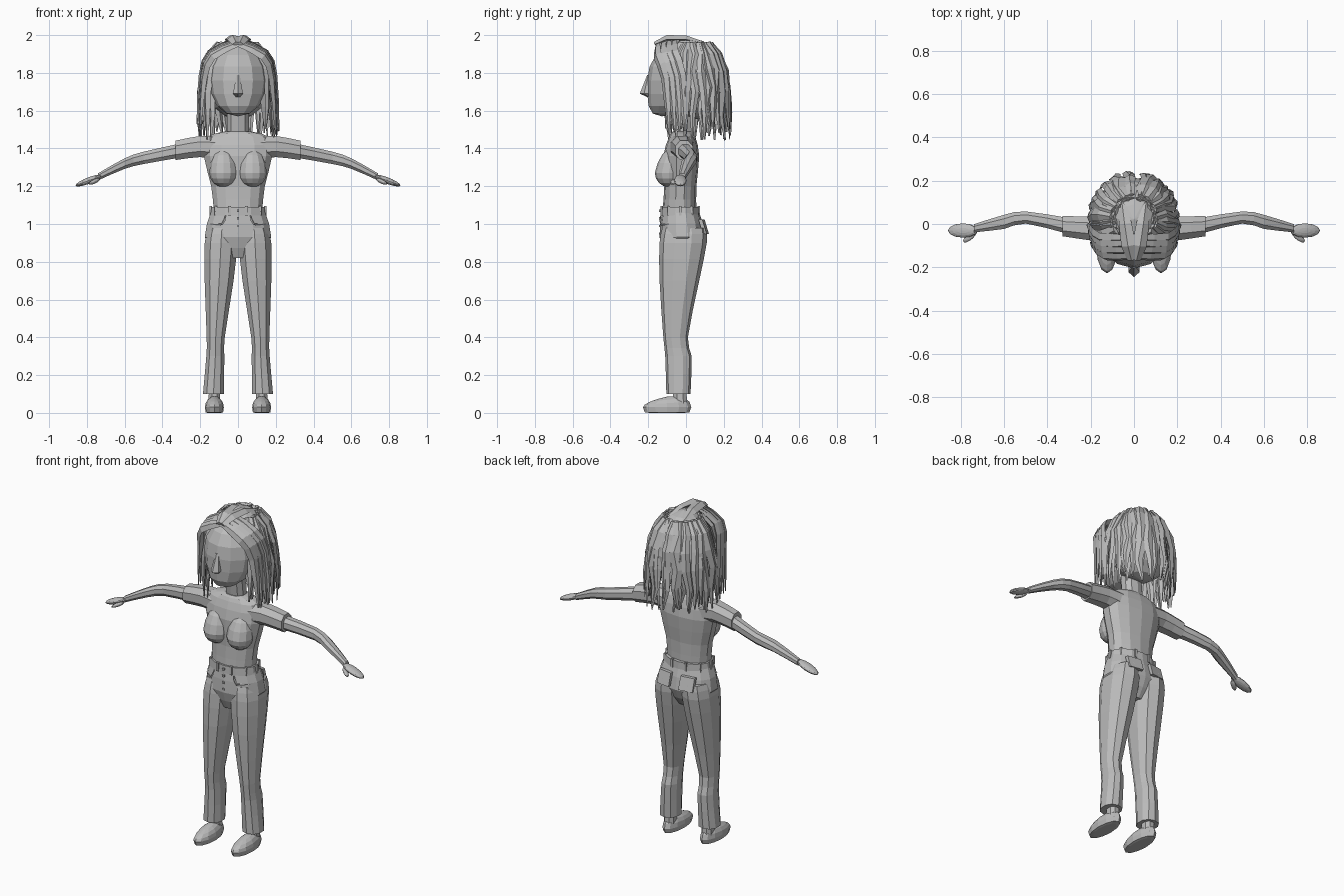
import bpy, bmesh, math, random
from mathutils import Vector

if "Cube" in bpy.data.objects:
    bpy.data.objects.remove(bpy.data.objects["Cube"])
random.seed(4)

grey = bpy.data.materials.new("plain grey")
grey.use_nodes = True
shade = (0.5, 0.5, 0.5, 1)
grey.diffuse_color = shade
grey.node_tree.nodes["Principled BSDF"].inputs["Base Color"].default_value = shade


def finish(name, bm, mirror=False):
    """Turn a bmesh into a flat shaded object, optionally mirrored left to right."""
    bmesh.ops.recalc_face_normals(bm, faces=bm.faces)
    mesh = bpy.data.meshes.new(name)
    bm.to_mesh(mesh)
    bm.free()
    mesh.materials.append(grey)
    obj = bpy.data.objects.new(name, mesh)
    bpy.context.collection.objects.link(obj)
    if mirror:
        modifier = obj.modifiers.new("Mirror", "MIRROR")
        modifier.use_mirror_merge = False


def smooth(keys, steps):
    """Pass a flowing curve through the keys, whatever their dimension."""
    keys = [Vector(key) for key in keys]
    padded = [keys[0] * 2 - keys[1]] + keys + [keys[-1] * 2 - keys[-2]]
    result = []
    for before, start, end, after in zip(padded, padded[1:], padded[2:], padded[3:]):
        leave, arrive = (end - before) / 2, (after - start) / 2
        for step in range(steps):
            t = step / steps
            ease = t * t * (3 - 2 * t)
            result.append(start * (1 - ease) + end * ease
                          + leave * (t * (1 - t) ** 2) - arrive * (t * t * (1 - t)))
    return result + [keys[-1]]


def skin(bm, rings):
    """Bridge successive rings of points and cap both ends."""
    rows = [[bm.verts.new(point) for point in ring] for ring in rings]
    count = len(rows[0])
    for low, high in zip(rows, rows[1:]):
        for i in range(count):
            j = (i + 1) % count
            bm.faces.new((low[i], low[j], high[j], high[i]))
    bm.faces.new(rows[0])
    bm.faces.new(rows[-1])


def loft(name, keys, sides=12, steps=2, sideways=False, mirror=False):
    """Each key is a centre x, y, z and two radii across the axis."""
    rings = []
    for x, y, z, a, b in smooth(keys, steps):
        ring = []
        for i in range(sides):
            turn = math.tau * (i + 0.5) / sides
            u, v = (math.copysign(abs(wave) ** 0.9, wave) * radius
                    for wave, radius in ((math.cos(turn), a), (math.sin(turn), b)))
            ring.append((x, y + u, z + v) if sideways else (x + u, y + v, z))
        rings.append(ring)
    bm = bmesh.new()
    skin(bm, rings)
    finish(name, bm, mirror)


def ball(name, centre, radii, reshape, mirror=False):
    """Low-poly ball whose unit coordinates are reshaped before scaling."""
    bm = bmesh.new()
    bmesh.ops.create_uvsphere(bm, u_segments=12, v_segments=8, radius=1)
    for vert in bm.verts:
        unit = reshape(*vert.co)
        vert.co = Vector(c + r * n for c, r, n in zip(centre, radii, unit))
    finish(name, bm, mirror)


def ribbon(bm, points, width):
    """Flattened tapering tube that faces away from the head's axis."""
    points = [Vector(point) for point in points]
    last = len(points) - 1
    rings = []
    for i, point in enumerate(points):
        along = (points[min(i + 1, last)] - points[max(i - 1, 0)]).normalized()
        out = Vector((point.x, point.y - 0.03, max(point.z - 1.8, 0.01)))
        side = along.cross(out).normalized()
        size = width * math.sin(math.pi * (0.15 + 0.83 * i / last)) ** 0.6
        across, up = side * size, side.cross(along) * size * 0.45
        rings.append([point + across, point + up, point - across, point - up])
    skin(bm, rings)


def box(bm, centre, size):
    for vert in bmesh.ops.create_cube(bm, size=1)["verts"]:
        vert.co = Vector(centre) + Vector(a * b for a, b in zip(vert.co, size))


# Shirt with bust
loft("shirt_body", [(0, -.035, 1.06, .13, .09), (0, -.03, 1.2, .145, .085),
                    (0, -.025, 1.36, .185, .095), (0, -.02, 1.46, .17, .07),
                    (0, -.02, 1.49, .07, .05)], sides=14)
ball("bust", (.077, -.09, 1.27), (.075, .075, .075),
     lambda x, y, z: (x, y + max(z, 0) * 0.3, z * (1.8 if z > 0 else 1)), mirror=True)

# Sleeves, arms and hands
loft("sleeve", [(.1, -.02, 1.4, .07, .065), (.2, -.02, 1.41, .06, .06),
                (.33, -.01, 1.39, .05, .055)], 8, sideways=True, mirror=True)
loft("arm", [(.3, -.01, 1.39, .04, .04), (.5, .03, 1.35, .03, .035),
             (.6, .01, 1.32, .035, .03), (.74, -.02, 1.25, .02, .02)],
     8, sideways=True, mirror=True)
ball("hand", (.79, -.03, 1.23), (.07, .033, .018),
     lambda x, y, z: (x, y, z - 1.4 * x), mirror=True)
ball("thumb", (.76, -.06, 1.225), (.03, .018, .012),
     lambda x, y, z: (x, y - x, z - x), mirror=True)

# Trousers and waistband
loft("trouser_seat", [(0, -.03, 1.08, .14, .095), (0, -.02, .93, .18, .12),
                      (0, -.03, .82, .09, .07)], sides=14)
loft("trouser_leg", [(.085, -.01, .98, .075, .115), (.09, -.015, .9, .09, .125),
                     (.1, -.035, .7, .08, .105), (.118, -.055, .4, .05, .065),
                     (.12, -.04, .3, .05, .07), (.13, -.04, .1, .058, .064)],
     sides=10, mirror=True)
loft("waistband", [(0, -.03, 1.045, .15, .105), (0, -.03, 1.09, .143, .103)],
     sides=14, steps=1)

# Belt loops spaced round the waistband
bm = bmesh.new()
for i in range(10):
    turn = math.tau * (i + 0.5) / 10
    box(bm, (.145 * math.sin(turn), -.03 - .103 * math.cos(turn), 1.07), (.014, .014, .05))
finish("belt_loops", bm)

# Fly buttons
bm = bmesh.new()
for i in range(4):
    box(bm, (0, -.138, 1.07 - i * .04), (.012, .012, .012))
finish("fly_buttons", bm)

# Front pocket edges and rear pocket patches
bm = bmesh.new()
ribbon(bm, smooth([(.065, -.134, 1.045), (.085, -.135, 1), (.145, -.09, 1)], 2), .007)
finish("front_pocket_edge", bm, mirror=True)
bm = bmesh.new()
box(bm, (.075, .1, .985), (.085, .02, .075))
for vert in bm.verts:
    vert.co.y += (1 - vert.co.z) * 0.3 - abs(vert.co.x - .05) * 0.25
finish("rear_pocket", bm, mirror=True)

# Ankles and shoes: flat soles, low toes
loft("ankle", [(.125, -.03, .05, .034, .04), (.125, -.035, .15, .03, .036)],
     8, steps=1, mirror=True)
ball("shoe", (.125, -.1, .03), (.05, .128, .07),
     lambda x, y, z: (x, y, max(z, -.43) if z < 0 else z * (0.8 + 0.3 * y)), mirror=True)

# Neck, face with forward chin, and nose
loft("neck", [(0, -.01, 1.44, .06, .05), (0, -.03, 1.63, .06, .055)], 10)
ball("face", (0, -.05, 1.76), (.158, .155, .19),
     lambda x, y, z: (x, y - 0.5 * max(-z, 0) ** 2, z))
loft("nose", [(0, -.19, 1.67, .01, .01), (0, -.195, 1.69, .03, .05),
              (0, -.195, 1.79, .01, .01)], 6, steps=1)

# Hair base covering the skull
ball("hair_cap", (0, .04, 1.77), (.18, .175, .215), lambda x, y, z: (x, y - 0.1 * z, z))

# Long locks falling round the sides and back, in two layers
bm = bmesh.new()
for count, spread in ((25, 1), (20, 0.88)):
    for i in range(count):
        turn = math.radians(52 + 256 * i / (count - 1) + random.uniform(-4, 4))
        length = random.uniform(0.45, 0.52)
        path = []
        for step in range(6):
            t = step / 5
            bend = turn + random.uniform(-.07, .07)
            reach = spread * (1.08 - 0.55 * (1 - t) ** 3) + random.uniform(-.03, .04)
            path.append((.19 * reach * math.sin(bend),
                         .03 - .19 * reach * math.cos(bend),
                         1.96 - length * t ** 1.3))
        ribbon(bm, path, random.uniform(.022, .034))
finish("hair_locks", bm)

# Parted fringe sweeping from the crown past the temples
bm = bmesh.new()
for side in (-1, 1):
    for i in range(4):
        shift = i * .028
        keys = [(0, -.15, 1.955), (.135, -.15, 1.89), (.18, -.11, 1.77),
                (.2, -.09, 1.47 + random.uniform(0, .06))]
        path = [(side * (x + shift * 0.2), y + shift, z + shift * 0.2)
                for x, y, z in smooth(keys, 2)]
        ribbon(bm, path, .03)
finish("hair_fringe", bm)

# Raised tufts along the parting
bm = bmesh.new()
for side in (-1, 1):
    ribbon(bm, [(side * .01, -.165, 1.955), (side * .025, -.1, 1.985),
                (side * .04, 0, 1.985), (side * .055, .1, 1.96)], .035)
finish("hair_parting", bm)
